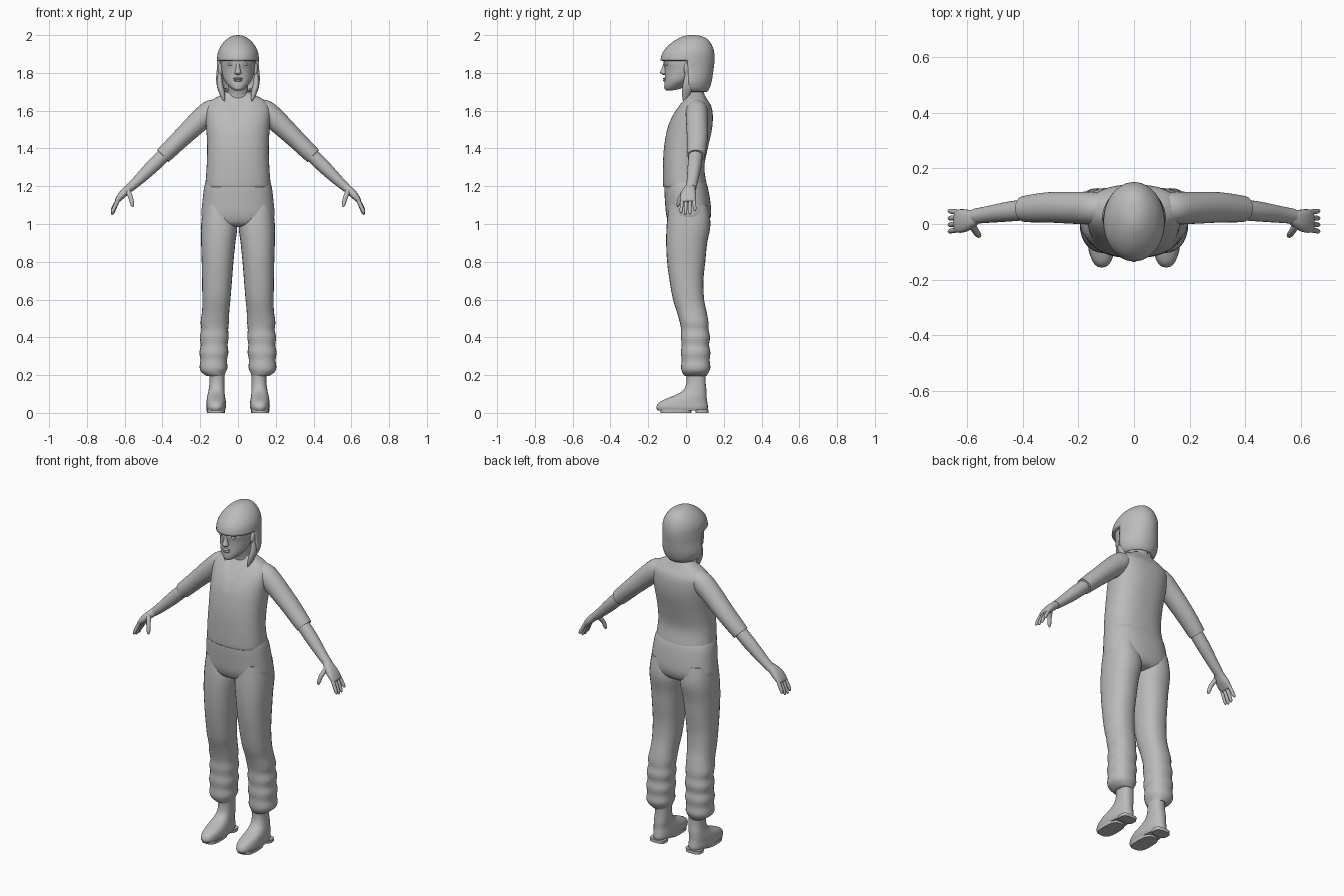
import bpy, bmesh, math
from mathutils import Vector

grey = bpy.data.materials.new("plain grey")
grey.diffuse_color = (0.5, 0.5, 0.5, 1)


def catmull(p, sub):
    """Smoothly interpolate a list of equal-length tuples."""
    out = []
    for i in range(len(p) - 1):
        a, b, c, d = p[max(i - 1, 0)], p[i], p[i + 1], p[min(i + 2, len(p) - 1)]
        for k in range(sub):
            t = k / sub
            out.append([0.5 * (2 * q + (r - o) * t + (2 * o - 5 * q + 4 * r - s) * t * t
                               + (3 * q - o - 3 * r + s) * t ** 3) for o, q, r, s in zip(a, b, c, d)])
    return out + [list(p[-1])]


def finish(name, bm, mirror=False, angle=50):
    bmesh.ops.recalc_face_normals(bm, faces=bm.faces)
    me = bpy.data.meshes.new(name)
    bm.to_mesh(me)
    bm.free()
    me.materials.append(grey)
    for f in me.polygons:
        f.use_smooth = True
    me.set_sharp_from_angle(angle=math.radians(angle))
    ob = bpy.data.objects.new(name, me)
    bpy.context.collection.objects.link(ob)
    if mirror:
        ob.modifiers.new("Mirror", 'MIRROR').use_mirror_merge = False
    return ob


def loft(name, rings, n=28, power=2.0, upright=False, mirror=False, sub=4, cut=None, shape=None):
    """Skin rings (x, y, z, half-size across, half-size along y); rings lie across the path."""
    bm = bmesh.new()
    rings = catmull(rings, sub)
    loops = []
    for i, (x, y, z, a, b) in enumerate(rings):
        c = Vector((x, y, z))
        if upright:
            A, B = Vector((1, 0, 0)), Vector((0, 1, 0))
        else:
            T = (Vector(rings[min(i + 1, len(rings) - 1)][:3]) - Vector(rings[max(i - 1, 0)][:3])).normalized()
            B = (Vector((0, 1, 0)) - T * T.y).normalized()
            A = B.cross(T)
        loop = []
        for k in range(n):
            t = 2 * math.pi * k / n
            ct, st = math.cos(t), math.sin(t)
            u = math.copysign(abs(ct) ** (2 / power), ct) * a
            v = math.copysign(abs(st) ** (2 / power), st) * b
            p = c + A * u + B * v
            loop.append(bm.verts.new(shape(p) if shape else p))
        loops.append(loop)
    for i in range(len(loops) - 1):
        zmid = (rings[i][2] + rings[i + 1][2]) / 2
        for k in range(n):
            if cut and cut(zmid, math.sin(2 * math.pi * (k + .5) / n)):
                continue
            j = (k + 1) % n
            bm.faces.new((loops[i][k], loops[i][j], loops[i + 1][j], loops[i + 1][k]))
    if not cut:
        bm.faces.new(loops[0][::-1])
    bm.faces.new(loops[-1])
    return finish(name, bm, mirror)


def levels(rows, x=None):
    """Rows of (z, half width, front y, back y), or (z, inner x, outer x, front y, back y)."""
    if x is None:
        return [(0, (f + b) / 2, z, w, (b - f) / 2) for z, w, f, b in rows]
    return [((i + o) / 2, (f + b) / 2, z, (o - i) / 2, (b - f) / 2) for z, i, o, f, b in rows]


def blob(name, loc, size, mirror=False):
    bm = bmesh.new()
    bmesh.ops.create_uvsphere(bm, u_segments=16, v_segments=10, radius=1)
    for v in bm.verts:
        v.co = Vector([l + c * s for l, c, s in zip(loc, v.co, size)])
    return finish(name, bm, mirror)


# shirt with a shallow V neckline
def neckline(p):
    if p.y < 0.03 and p.z > 1.53 and abs(p.x) < (p.z - 1.53) * 0.48:
        p.y += 0.007
    return p


loft("shirt", levels([
    (1.195, .168, -.118, .108), (1.21, .172, -.122, .11), (1.3, .166, -.122, .097), (1.4, .163, -.117, .115),
    (1.5, .167, -.10, .137), (1.57, .172, -.073, .142), (1.62, .168, -.043, .135), (1.655, .14, -.018, .115),
    (1.68, .095, -.003, .10), (1.70, .058, .0, .09)]), n=64, power=2.4, upright=True, shape=neckline)
# sleeves and bare forearms
loft("sleeve", [(.09, .055, 1.625, .04, .045), (.14, .057, 1.598, .06, .058), (.2, .058, 1.55, .058, .058),
                (.3, .06, 1.455, .05, .055), (.37, .056, 1.387, .046, .05), (.398, .054, 1.36, .044, .046)], mirror=True)
loft("forearm", [(.36, .054, 1.395, .036, .038), (.45, .045, 1.308, .036, .036), (.53, .034, 1.23, .028, .03),
                 (.575, .028, 1.19, .023, .027)], n=20, mirror=True)
# hands
loft("palm", [(.565, .028, 1.198, .02, .024), (.59, .018, 1.178, .022, .034), (.615, .012, 1.153, .02, .042),
              (.637, .01, 1.127, .014, .041), (.642, .01, 1.118, .008, .036)], n=20, power=2.5, mirror=True)
for i, (y, tip, ln) in enumerate([(-.02, -.026, .9), (.001, -.003, 1.0), (.022, .021, .97), (.042, .047, .75)]):
    loft("finger_%d" % (i + 1), [
        (.632, y, 1.135, .010, .010), (.65, (y + tip) / 2, 1.13 - .037 * ln, .0105, .0095),
        (.663, tip, 1.13 - .07 * ln, .009, .008), (.665, tip, 1.13 - .083 * ln, .003, .003)],
        n=10, mirror=True)
loft("thumb", [(.585, -.002, 1.18, .014, .014), (.568, -.03, 1.14, .012, .011), (.56, -.041, 1.105, .01, .009),
               (.558, -.043, 1.09, .003, .003)], n=12, mirror=True)

# trousers
loft("trouser_seat", levels([
    (1.245, .16, -.108, .09), (1.2, .178, -.115, .114), (1.1, .190, -.110, .131), (1.04, .192, -.103, .131),
    (1.0, .16, -.085, .11), (.985, .08, -.05, .07)]), n=48, power=2.4, upright=True)
loft("trouser_leg", levels([
    (1.10, .03, .183, -.09, .115), (1.0, .004, .195, -.102, .130), (.9, .014, .195, -.105, .112),
    (.8, .024, .192, -.10, .102), (.7, .032, .19, -.087, .092), (.6, .04, .189, -.069, .096),
    (.54, .046, .19, -.05, .108), (.48, .048, .198, -.033, .119), (.44, .052, .194, -.026, .12),
    (.40, .049, .202, -.027, .127), (.36, .055, .197, -.023, .122), (.32, .051, .204, -.027, .129),
    (.28, .058, .199, -.023, .125), (.24, .056, .203, -.026, .129), (.215, .065, .193, -.02, .12),
    (.195, .072, .165, -.008, .107)], x=1), power=2.3, upright=True, mirror=True, sub=3)
# boots with a separate heel and sole
loft("boot", levels([
    (.012, .070, .163, -.150, .112), (.03, .064, .168, -.157, .116), (.055, .064, .167, -.143, .113),
    (.075, .067, .165, -.105, .11), (.095, .07, .161, -.055, .109), (.12, .071, .156, -.015, .108),
    (.16, .071, .151, .002, .104), (.22, .071, .15, .0, .103)], x=1), power=2.4, upright=True, mirror=True)
for name, f, b in (("boot_sole", -.135, .03), ("boot_heel", .05, .12)):
    loft(name, levels([(0, .07, .165, f, b), (.018, .068, .166, f, b)], x=1), power=3, upright=True, mirror=True, sub=1)

# neck and head
loft("neck", [(0, .05, 1.64, .072, .05), (0, .045, 1.69, .056, .052), (0, .03, 1.74, .052, .055),
              (0, .025, 1.80, .055, .055)], upright=True)
loft("head", levels([
    (1.708, .018, -.105, -.07), (1.716, .034, -.114, -.03), (1.735, .054, -.115, .0), (1.76, .072, -.113, .04),
    (1.79, .082, -.112, .08), (1.82, .088, -.113, .11), (1.86, .092, -.118, .12), (1.91, .088, -.105, .12),
    (1.95, .065, -.07, .1), (1.965, .02, -.02, .05)]), n=36, upright=True)
loft("nose", levels([(1.79, .008, -.124, -.10), (1.797, .018, -.133, -.10), (1.805, .017, -.137, -.10),
                     (1.825, .011, -.128, -.10), (1.85, .009, -.119, -.10)]), n=16, upright=True)
blob("upper_lip", (0, -.111, 1.770), (.026, .012, .006))
blob("lower_lip", (0, -.110, 1.760), (.022, .012, .007))
blob("eye", (.036, -.099, 1.846), (.017, .012, .008), True)
blob("ear", (.092, .008, 1.82), (.014, .020, .036), True)

# bobbed hair, open in front of the ears below the fringe
hair = loft("hair", levels([
    (1.70, .088, -.085, .112), (1.72, .105, -.095, .125), (1.76, .116, -.110, .137), (1.82, .112, -.125, .146),
    (1.865, .111, -.135, .151), (1.91, .106, -.122, .149), (1.95, .086, -.088, .136), (1.98, .057, -.045, .112),
    (1.995, .03, -.01, .08), (2.0, .006, .02, .04)]), n=48, upright=True,
    cut=lambda z, s: z < 1.865 and s < .02)
solid = hair.modifiers.new("Thickness", 'SOLIDIFY')
solid.thickness = 0.022
solid.offset = -1
# locks of hair hanging beside the jaw
loft("hair_lock", [(.096, .01, 1.80, .009, .014), (.096, .01, 1.74, .017, .026), (.083, .0, 1.69, .014, .022),
                   (.072, -.012, 1.645, .002, .004)], n=12, mirror=True)
